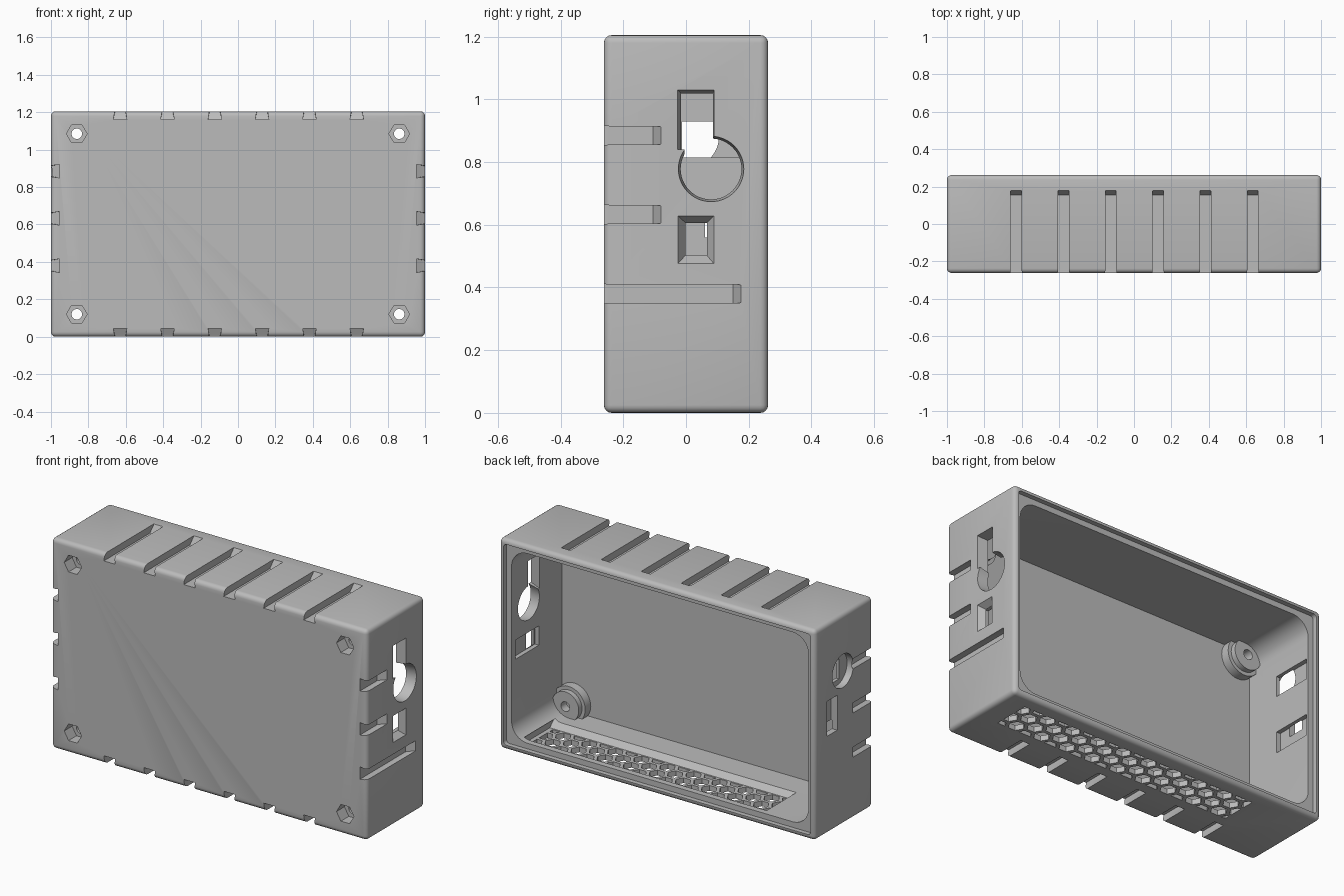
import bpy, bmesh
from math import pi, sin, cos, sqrt

cube = bpy.data.objects.get("Cube")
if cube:
    bpy.data.objects.remove(cube, do_unlink=True)

HEIGHT = 1.205
FRONT = -0.262

plastic = bpy.data.materials.new("light grey plastic")
plastic.use_nodes = True
grey = (0.5, 0.5, 0.5, 1)
plastic.diffuse_color = grey
plastic.node_tree.nodes["Principled BSDF"].inputs["Base Color"].default_value = grey


def mesh_object(name, bm):
    mesh = bpy.data.meshes.new(name)
    bmesh.ops.recalc_face_normals(bm, faces=bm.faces)
    bm.to_mesh(mesh)
    bm.free()
    obj = bpy.data.objects.new(name, mesh)
    bpy.context.collection.objects.link(obj)
    return obj


def hull(name, points):
    bm = bmesh.new()
    for p in points:
        bm.verts.new(p)
    bmesh.ops.convex_hull(bm, input=bm.verts)
    bmesh.ops.dissolve_limit(bm, angle_limit=0.01, verts=bm.verts, edges=bm.edges)
    return mesh_object(name, bm)


def block(name, xs, ys, zs):
    return hull(name, [(x, y, z) for x in xs for y in ys for z in zs])


def rounded_block(name, half, ys, zs, r):
    # Block along y whose four long edges are rounded
    pts = []
    for i in range(4):
        sx = 1 if i in (0, 3) else -1
        cz = zs[1] - r if i < 2 else zs[0] + r
        for k in range(9):
            a = (i + k / 8) * pi / 2
            pts += [(sx * (half - r) + r * cos(a), y, cz + r * sin(a)) for y in ys]
    return hull(name, pts)


def prism(name, sides, r1, r2, depth, loc, rot):
    bpy.ops.mesh.primitive_cone_add(vertices=sides, radius1=r1, radius2=r2,
                                    depth=depth, location=loc, rotation=rot)
    obj = bpy.context.object
    obj.name = name
    return obj


def combine(target, tool, operation="DIFFERENCE"):
    mod = target.modifiers.new("shape", "BOOLEAN")
    mod.operation = operation
    mod.solver = "EXACT"
    mod.object = tool
    bpy.context.view_layer.update()
    bpy.context.view_layer.objects.active = target
    bpy.ops.object.modifier_apply(modifier=mod.name)
    bpy.data.objects.remove(tool, do_unlink=True)


# Outer shell with softened edges
case = block("enclosure", (-1, 1), (FRONT, -FRONT), (0, HEIGHT))
bevel = case.modifiers.new("soft edges", "BEVEL")
bevel.width = 0.025
bevel.segments = 4
bpy.context.view_layer.objects.active = case
bpy.ops.object.modifier_apply(modifier=bevel.name)

# Main cavity and the stepped lid seat at the back
combine(case, rounded_block("cavity", 0.94, (-0.22, 0.3), (0.06, HEIGHT - 0.06), 0.1))
combine(case, rounded_block("lid_seat", 0.972, (0.235, 0.3), (0.028, HEIGHT - 0.028), 0.02))

# Corner screw posts with nut pockets
ALONG_Y = (pi / 2, 0, 0)
for x in (-0.862, 0.862):
    for z in (0.12, HEIGHT - 0.12):
        for r, end in ((0.105, -0.17), (0.085, -0.14)):
            depth = end + 0.24
            combine(case, prism("post", 32, r, r, depth, (x, end - depth / 2, z), ALONG_Y), "UNION")
        combine(case, prism("nut_pocket", 6, 0.055, 0.055, 0.12, (x, -0.25, z), (pi / 2, pi / 6, 0)))
        combine(case, prism("screw_hole", 24, 0.028, 0.028, 0.4, (x, -0.25, z), ALONG_Y))


# Dovetail slots running back from the front face
def dovetail(place, end):
    pts = []
    for s in (-1, 1):
        for half, d, back in ((0.0275, -0.01, end), (0.0275, 0, end), (0.036, 0.045, end - 0.025)):
            pts += [place(s * half, d, -0.3), place(s * half, d, back)]
    combine(case, hull("slot", pts))


for i in range(6):
    c = -0.63 + i * 0.253
    dovetail(lambda u, d, y: (c + u, y, HEIGHT - d), 0.18)
    dovetail(lambda u, d, y: (c + u, y, d), -0.09)
for c, end in ((0.885, -0.08), (0.633, -0.08), (0.38, 0.175)):
    dovetail(lambda u, d, y: (1 - d, y, c + u), end)
    dovetail(lambda u, d, y: (d - 1, y, c + u), -0.08)


# Tapered rectangular opening through the left wall
def funnel(name, outer, inner, depth):
    pts = [(1.002, y, z) for y in outer[:2] for z in outer[2:]]
    pts += [(1 - depth, y, z) for y in inner[:2] for z in inner[2:]]
    combine(case, hull(name, pts))


# Keyhole opening and small port on the left wall
ALONG_X = (0, pi / 2, 0)
funnel("key_slot", (-0.027, 0.09, 0.84, 1.03), (-0.012, 0.085, 0.82, 1.015), 0.08)
combine(case, prism("key_hole", 48, 0.094, 0.105, 0.09, (0.96, 0.08, 0.778), ALONG_X))
funnel("port", (-0.027, 0.09, 0.475, 0.63), (0.005, 0.06, 0.51, 0.6), 0.045)
combine(case, block("port_window", (0.9, 0.965), (-0.012, 0.2), (0.5, 0.61)))

# Round and upright openings on the right wall, with windows cut from inside
combine(case, prism("round_port", 48, 0.095, 0.095, 0.06, (-0.99, 0.01, 0.88), ALONG_X))
combine(case, block("upright_port", (-1.02, -0.96), (0.06, 0.155), (0.56, 0.76)))
for zs in ((0.815, 0.93), (0.49, 0.61)):
    combine(case, block("inner_window", (-0.965, -0.9), (-0.012, 0.22), zs))

# Thinned floor with a sloping front edge, then the honeycomb vent
hull_pts = [(x, y, z) for x in (-0.65, 0.89) for y, z in
            ((-0.04, 0.03), (0.2, 0.03), (-0.08, 0.07), (0.2, 0.07))]
combine(case, hull("vent_recess", hull_pts))
CELL = 0.055
bm = bmesh.new()
for col in range(20):
    for row in range(4):
        x = -0.63 + col * CELL * 1.5
        y = -0.04 + (row + 0.5 * (col % 2)) * CELL * sqrt(3)
        ring = [(x + 0.044 * cos(k * pi / 3), y + 0.044 * sin(k * pi / 3)) for k in range(6)]
        low, top = ([bm.verts.new((px, py, z)) for px, py in ring] for z in (-0.05, 0.05))
        bm.faces.new(low)
        bm.faces.new(top)
        for k in range(6):
            n = (k + 1) % 6
            bm.faces.new((low[k], low[n], top[n], top[k]))
cells = mesh_object("vent_cells", bm)
combine(cells, block("vent_area", (-0.62, 0.865), (-0.03, 0.18), (-0.04, 0.045)), "INTERSECT")
combine(case, cells)

# Finish: one plastic colour, smooth curves with sharp edges kept
case.data.materials.clear()
case.data.materials.append(plastic)
bpy.ops.object.select_all(action="DESELECT")
case.select_set(True)
bpy.context.view_layer.objects.active = case
bpy.ops.object.shade_smooth_by_angle(angle=pi / 6)
